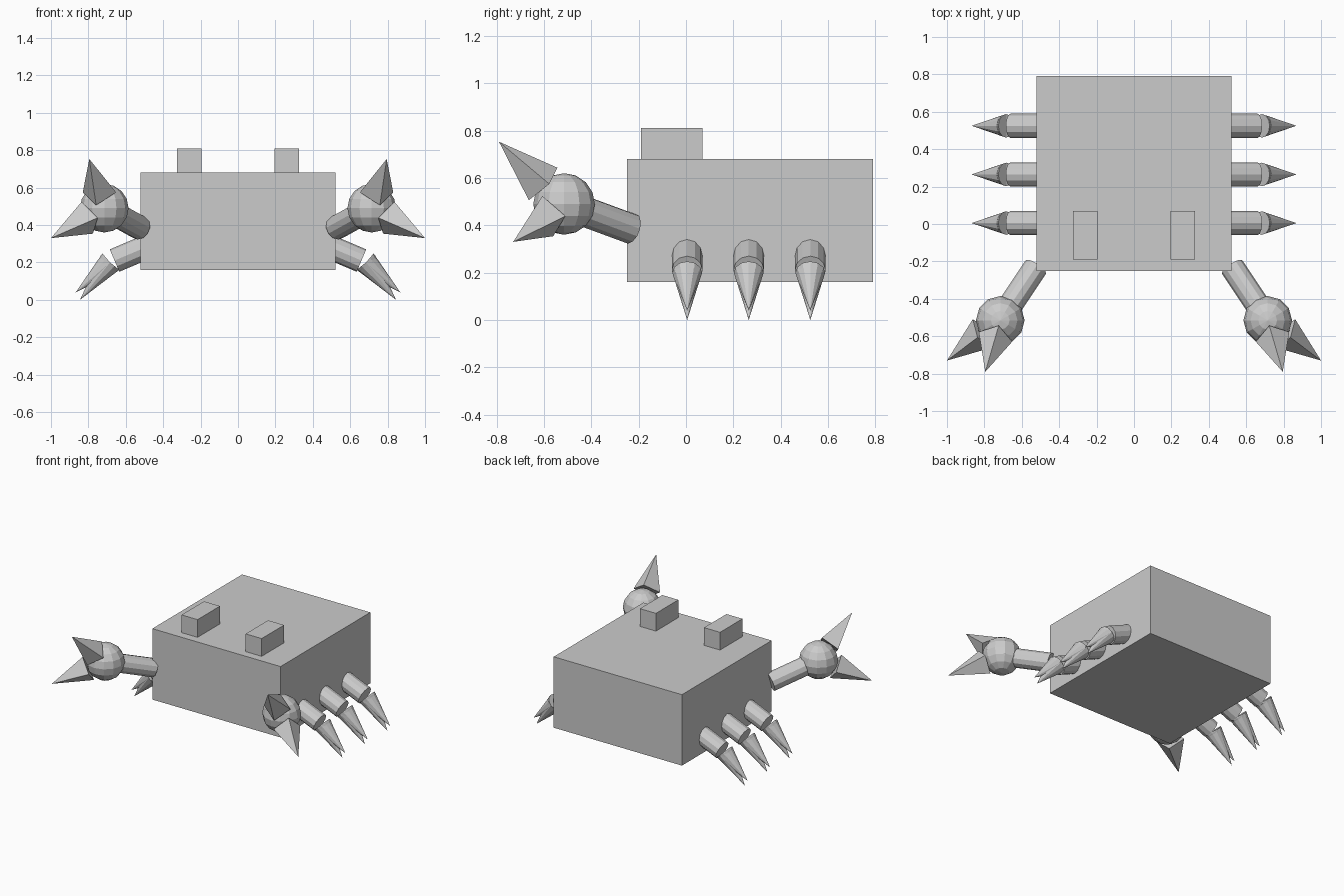
import bpy
import bmesh
from mathutils import Vector, Matrix

if "Cube" in bpy.data.objects:
    bpy.data.objects.remove(bpy.data.objects["Cube"])


def finish(name, bm):
    bmesh.ops.recalc_face_normals(bm, faces=bm.faces)
    mesh = bpy.data.meshes.new(name)
    bm.to_mesh(mesh)
    bm.free()
    obj = bpy.data.objects.new(name, mesh)
    bpy.context.collection.objects.link(obj)
    return obj


def box(name, lo, hi):
    lo, hi = Vector(lo), Vector(hi)
    bm = bmesh.new()
    bmesh.ops.create_cube(bm, size=1, matrix=Matrix.Translation((lo + hi) / 2)
                          @ Matrix.Diagonal((*(hi - lo), 1)))
    return finish(name, bm)


def rod(name, start, end, r1, r2, sides):
    """Cylinder or cone running from start to end."""
    start, end = Vector(start), Vector(end)
    axis = end - start
    rot = axis.to_track_quat('Z', 'Y').to_matrix().to_4x4()
    bm = bmesh.new()
    bmesh.ops.create_cone(bm, cap_ends=True, segments=sides, radius1=r1, radius2=r2,
                          depth=axis.length,
                          matrix=Matrix.Translation((start + end) / 2) @ rot)
    if r2 == 0:
        bmesh.ops.remove_doubles(bm, verts=bm.verts, dist=1e-5)
    return finish(name, bm)


def ball(name, centre, radius):
    bm = bmesh.new()
    bmesh.ops.create_uvsphere(bm, u_segments=12, v_segments=8, radius=radius,
                              matrix=Matrix.Translation(centre))
    return finish(name, bm)


# Body
box("body", (-0.52, -0.25, 0.16), (0.52, 0.79, 0.68))

for side, s in (("right", 1), ("left", -1)):
    # Eye block
    x0, x1 = sorted((s * 0.195, s * 0.325))
    box(f"{side}_eye", (x0, -0.19, 0.67), (x1, 0.07, 0.81))

    # Front arm with ball wrist
    wrist = Vector((s * 0.715, -0.515, 0.49))
    rod(f"{side}_arm", (s * 0.525, -0.23, 0.385), wrist, 0.065, 0.065, 12)
    ball(f"{side}_wrist", wrist, 0.13)

    # Two four-sided pincers pointing away from the wrist
    for part, tip in (("upper", (s * 0.795, -0.79, 0.753)),
                      ("lower", (s * 1.0, -0.73, 0.33))):
        tip = Vector(tip)
        base = wrist + (tip - wrist).normalized() * 0.125
        rod(f"{side}_{part}_pincer", base, tip, 0.093, 0, 4)

    # Three legs, each with a pair of overlapping pointed feet
    for i, y in enumerate((0.005, 0.265, 0.525), 1):
        rod(f"{side}_leg_{i}", (s * 0.46, y, 0.295), (s * 0.66, y, 0.21), 0.065, 0.065, 12)
        for part, tx, tz in (("outer", 0.868, 0.04), ("inner", 0.845, 0.0)):
            rod(f"{side}_foot_{i}_{part}", (s * 0.684, y, 0.2), (s * tx, y, tz), 0.063, 0, 12)
